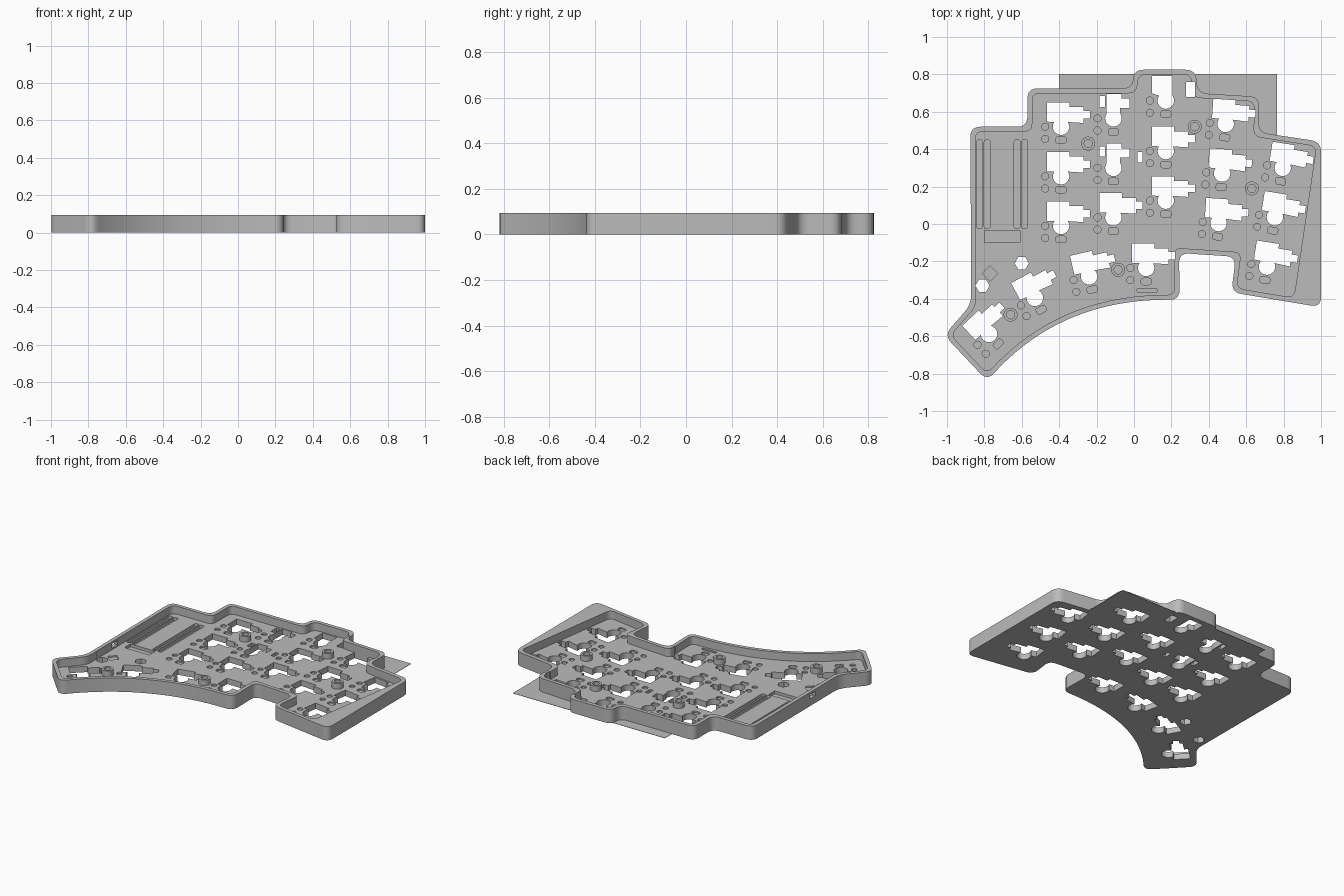
import bpy
import bmesh
from math import sin, cos, pi, radians
from mathutils import Vector, Matrix

HEIGHT, FLOOR, POCKET, WALL = 0.095, 0.04, 0.03, 0.026

if "Cube" in bpy.data.objects:
    bpy.data.objects.remove(bpy.data.objects["Cube"])

grey = bpy.data.materials.new("Plain grey")
grey.use_nodes = True
grey.diffuse_color = (0.5, 0.5, 0.5, 1)
grey.node_tree.nodes["Principled BSDF"].inputs["Base Color"].default_value = (0.5, 0.5, 0.5, 1)


def prism(bm, pts, z0, z1):
    """Closed prism from a counterclockwise outline."""
    low = [bm.verts.new((p[0], p[1], z0)) for p in pts]
    high = [bm.verts.new((p[0], p[1], z1)) for p in pts]
    bm.faces.new(low[::-1])
    bm.faces.new(high)
    n = len(pts)
    for i in range(n):
        j = (i + 1) % n
        bm.faces.new((low[i], low[j], high[j], high[i]))


def finish(name, bm):
    mesh = bpy.data.meshes.new(name)
    bm.to_mesh(mesh)
    bm.free()
    obj = bpy.data.objects.new(name, mesh)
    bpy.context.collection.objects.link(obj)
    mesh.materials.append(grey)
    return obj


def cut(target, cutter):
    mod = target.modifiers.new("cut", 'BOOLEAN')
    mod.operation, mod.solver, mod.object = 'DIFFERENCE', 'EXACT', cutter
    bpy.context.view_layer.objects.active = target
    bpy.ops.object.modifier_apply(modifier=mod.name)
    bpy.data.objects.remove(cutter)


def smooth(obj):
    bpy.ops.object.select_all(action='DESELECT')
    obj.select_set(True)
    bpy.context.view_layer.objects.active = obj
    bpy.ops.object.shade_smooth_by_angle(angle=radians(30))


def rounded(pts, r, steps=6):
    """Outline with every corner softened."""
    out = []
    for i, p in enumerate(pts):
        a, b = pts[i - 1] - p, pts[(i + 1) % len(pts)] - p
        a = p + a.normalized() * min(r, a.length * 0.45)
        b = p + b.normalized() * min(r, b.length * 0.45)
        for k in range(steps + 1):
            t = k / steps
            out.append(a * (1 - t) ** 2 + p * 2 * t * (1 - t) + b * t * t)
    return out


def inset(pts, d):
    """Outline moved inward by d with mitred corners."""
    out = []
    for i, p in enumerate(pts):
        u = (p - pts[i - 1]).normalized()
        v = (pts[(i + 1) % len(pts)] - p).normalized()
        nu, nv = Vector((-u.y, u.x)), Vector((-v.y, v.x))
        out.append(p + (nu + nv) * d / (1 + nu.dot(nv)))
    return out


def circle(x, y, r, n=24):
    return [Vector((x + r * cos(2 * pi * i / n), y + r * sin(2 * pi * i / n))) for i in range(n)]


def box(x0, x1, y0, y1):
    return [Vector(p) for p in ((x0, y0), (x1, y0), (x1, y1), (x0, y1))]


# Case outline, with the swept thumb edge as a curve
start, bend, end = Vector((-0.785, -0.838)), Vector((-0.40, -0.38)), Vector((0.245, -0.405))
sweep = [start * (1 - t) ** 2 + bend * 2 * t * (1 - t) + end * t * t
         for t in [0] + [k / 10 for k in range(1, 11)]]
corners = [Vector(p) for p in (
    (0.24, -0.155), (0.545, -0.175), (0.52, -0.365), (1.0, -0.445), (1.0, 0.44),
    (0.665, 0.49), (0.67, 0.68), (0.34, 0.70), (0.33, 0.825), (0.0, 0.825),
    (-0.01, 0.725), (-0.57, 0.725), (-0.57, 0.52), (-0.875, 0.52),
    (-0.87, -0.43), (-1.015, -0.595))]
outline = sweep + corners
cavity = inset(outline, WALL)
# The right rim widens towards the front
k = len(sweep) + 3
cavity[k], cavity[k + 1] = Vector((0.855, -0.395)), Vector((0.975, 0.415))

bm = bmesh.new()
prism(bm, rounded(outline, 0.055), 0, HEIGHT)
case = finish("case_tray", bm)
bm = bmesh.new()
prism(bm, rounded(cavity, 0.042), FLOOR, 0.2)
cut(case, finish("cavity_cutter", bm))

# Switch openings: round post hole joined to a stepped socket slot
arc = [Vector((0.044 * cos(radians(a)), 0.044 * sin(radians(a)))) for a in range(145, 396, 10)]
full = [(0.12, 0.02), (0.12, 0.045), (0.155, 0.045), (0.155, 0.085), (0.12, 0.085),
        (0.12, 0.105), (0.045, 0.105), (0.045, 0.13), (-0.075, 0.13), (-0.075, 0.027)]
short = [(0.036, 0.055), (0.085, 0.055), (0.085, 0.105), (0.042, 0.105), (0.042, 0.13),
         (-0.036, 0.13), (-0.036, 0.055)]
narrow = [(0.036, 0.13), (-0.075, 0.13), (-0.075, 0.04)]

# x, y, turn in degrees, slot shape
keys = [(-0.39, 0.52 - 0.265 * i, 0, full) for i in range(3)]
keys += [(-0.11, 0.565, 0, short), (-0.11, 0.30, 0, short), (-0.11, 0.035, 0, full)]
keys += [(0.17, 0.66, 0, narrow), (0.17, 0.39, 0, full), (0.17, 0.125, 0, full)]
keys += [(0.49 - 0.019 * i, 0.535 - 0.265 * i, -4, full) for i in range(3)]
keys += [(0.795 - 0.042 * i, 0.30 - 0.264 * i, -9, full) for i in range(3)]
keys += [(0.065, -0.235, 0, full), (-0.24, -0.28, 13, full),
         (-0.53, -0.395, 28, full), (-0.775, -0.588, 43, full)]

bm = bmesh.new()
for x, y, turn, slot in keys:
    rot, at = Matrix.Rotation(radians(turn), 2), Vector((x, y))

    def place(pts):
        return [at + rot @ p for p in pts]
    prism(bm, place(arc + [Vector(p) for p in slot]), -0.1, 0.2)
    # Shallow pin pockets beside each switch
    for py in (0, -0.065):
        prism(bm, place(circle(-0.085, py, 0.019, 16)), POCKET, 0.06)
    prism(bm, place(rounded(box(-0.027, 0.027, -0.09, -0.055), 0.012, 3)), POCKET, 0.06)

# Loose through holes
for x0, x1, y0, y1 in ((-0.185, -0.155, 0.625, 0.685), (-0.185, -0.155, 0.36, 0.415),
                       (0.02, 0.045, 0.33, 0.385), (0.277, 0.325, 0.68, 0.76)):
    prism(bm, box(x0, x1, y0, y1), -0.1, 0.2)
for x, y in ((-0.60, -0.21), (-0.81, -0.33)):
    prism(bm, circle(x, y, 0.038, 6), -0.1, 0.2)

# Controller bed grooves and small recesses
for x in (-0.825, -0.785, -0.625, -0.585):
    prism(bm, rounded(box(x - 0.016, x + 0.016, -0.025, 0.45), 0.015, 4), 0.02, 0.06)
prism(bm, box(-0.80, -0.61, -0.10, -0.035), 0.02, 0.06)
prism(bm, circle(-0.77, -0.265, 0.042, 4), POCKET, 0.06)
prism(bm, rounded(box(0.015, 0.125, -0.365, -0.345), 0.01, 3), POCKET, 0.06)
# Side switch window in the left wall
prism(bm, box(-0.95, -0.835, -0.17, -0.11), 0.05, 0.08)
cut(case, finish("opening_cutter", bm))
smooth(case)

# Screw standoffs: hollow posts on the floor
for i, (x, y) in enumerate(((0.325, 0.52), (-0.245, 0.43), (0.63, 0.19),
                            (-0.085, -0.245), (-0.66, -0.485))):
    bm = bmesh.new()
    prism(bm, circle(x, y, 0.037, 32), FLOOR - 0.005, 0.078)
    post = finish(f"standoff_{i + 1}", bm)
    bm = bmesh.new()
    prism(bm, circle(x, y, 0.022, 32), FLOOR + 0.001, 0.2)
    cut(post, finish("bore_cutter", bm))
    smooth(post)

# Thin sheet showing behind the back edge, level with the base
for name, pts in (("left_sheet", ((-0.40, 0.715), (-0.03, 0.715), (0.005, 0.74), (0.005, 0.803), (-0.40, 0.803))),
                  ("right_sheet", ((0.33, 0.70), (0.64, 0.675), (0.66, 0.65), (0.655, 0.52),
                                   (0.69, 0.48), (0.765, 0.465), (0.765, 0.803), (0.33, 0.803)))):
    bm = bmesh.new()
    prism(bm, pts, 0, 0.002)
    finish(name, bm)
